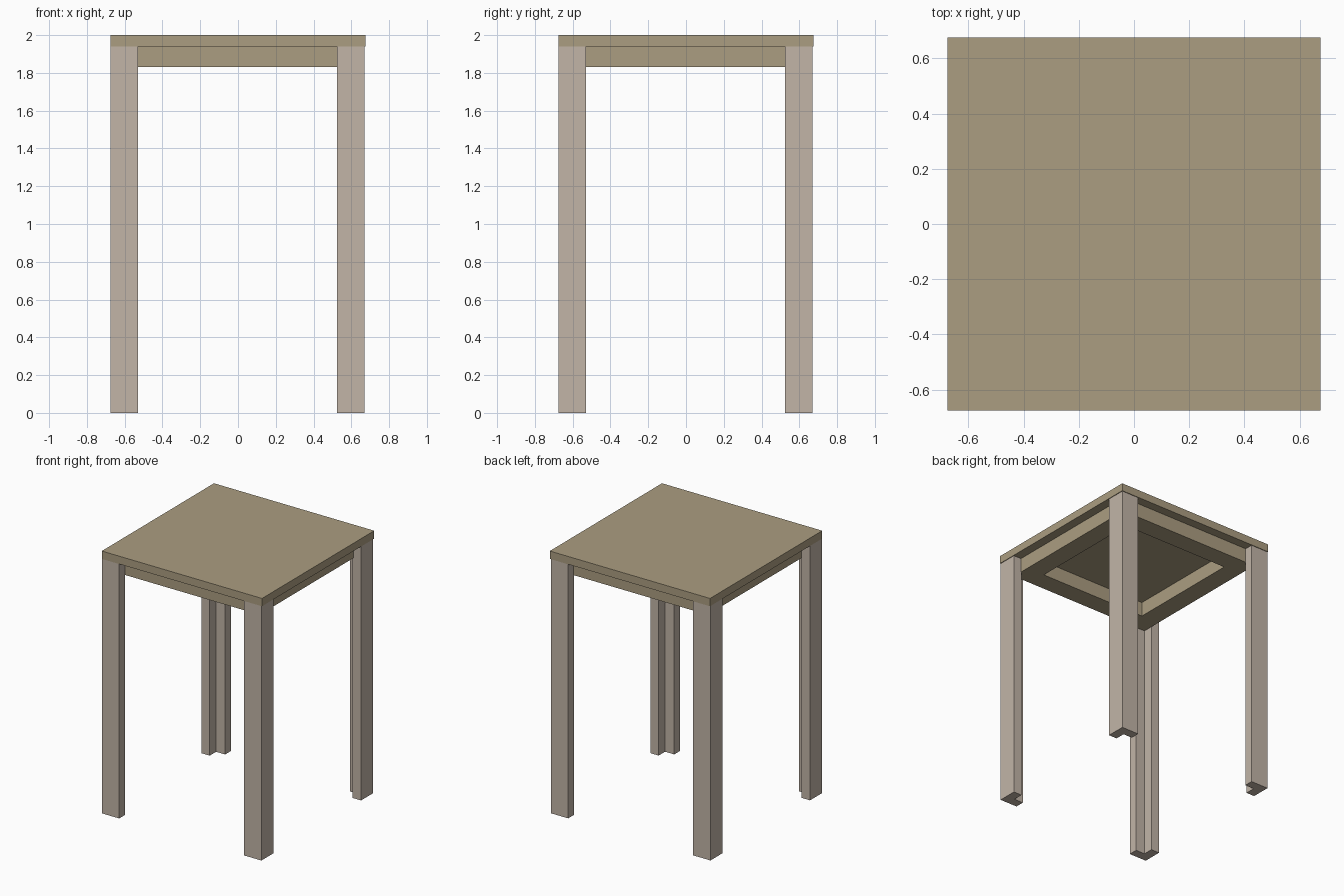
import bpy, bmesh

if "Cube" in bpy.data.objects:
    bpy.data.objects.remove(bpy.data.objects["Cube"])

H = 0.676                     # half width of the top
TOP_Z, UNDER_Z, APRON_Z = 2.0, 1.94, 1.83
LEG_W, LEG_T = 0.147, 0.07    # leg arm width and board thickness
APRON_OUT, APRON_IN = H - LEG_T, 0.455


def material(name, rgb):
    m = bpy.data.materials.new(name)
    m.diffuse_color = (*rgb, 1)
    m.use_nodes = True
    m.node_tree.nodes["Principled BSDF"].inputs["Base Color"].default_value = m.diffuse_color
    return m


wood = material("tan_wood", (0.41, 0.34, 0.22))
pale = material("pale_wood", (0.54, 0.46, 0.39))


def extrude_profile(name, points, z0, z1, mat):
    """Closed xy profile extruded from z0 to z1."""
    bm = bmesh.new()
    face = bm.faces.new([bm.verts.new((x, y, z0)) for x, y in points])
    ext = bmesh.ops.extrude_face_region(bm, geom=[face])
    verts = [v for v in ext["geom"] if isinstance(v, bmesh.types.BMVert)]
    bmesh.ops.translate(bm, verts=verts, vec=(0, 0, z1 - z0))
    bmesh.ops.recalc_face_normals(bm, faces=bm.faces)
    me = bpy.data.meshes.new(name)
    bm.to_mesh(me)
    bm.free()
    me.materials.append(mat)
    ob = bpy.data.objects.new(name, me)
    bpy.context.collection.objects.link(ob)
    return ob


# Table top
extrude_profile("table_top", [(-H, -H), (H, -H), (H, H), (-H, H)],
                UNDER_Z, TOP_Z, wood)

# Apron: four mitred boards forming a square frame under the top
o, i = APRON_OUT, APRON_IN
side = [(-o, -o), (o, -o), (i, -i), (-i, -i)]
for name in ("front", "right", "back", "left"):
    extrude_profile(name + "_apron", side, APRON_Z, UNDER_Z, wood)
    side = [(-y, x) for x, y in side]

# L-section corner legs, wrapped around the apron corners
w, t = LEG_W, LEG_T
ell = [(0, 0), (w, 0), (w, t), (t, t), (t, w), (0, w)]
for sy, depth in ((-1, "front"), (1, "back")):
    for sx, flank in ((-1, "left"), (1, "right")):
        cx = -H if sx < 0 else H - 0.005
        cy = -H if sy < 0 else H - 0.005
        pts = [(cx - sx * x, cy - sy * y) for x, y in ell]
        extrude_profile(f"{depth}_{flank}_leg", pts, 0, UNDER_Z, pale)
